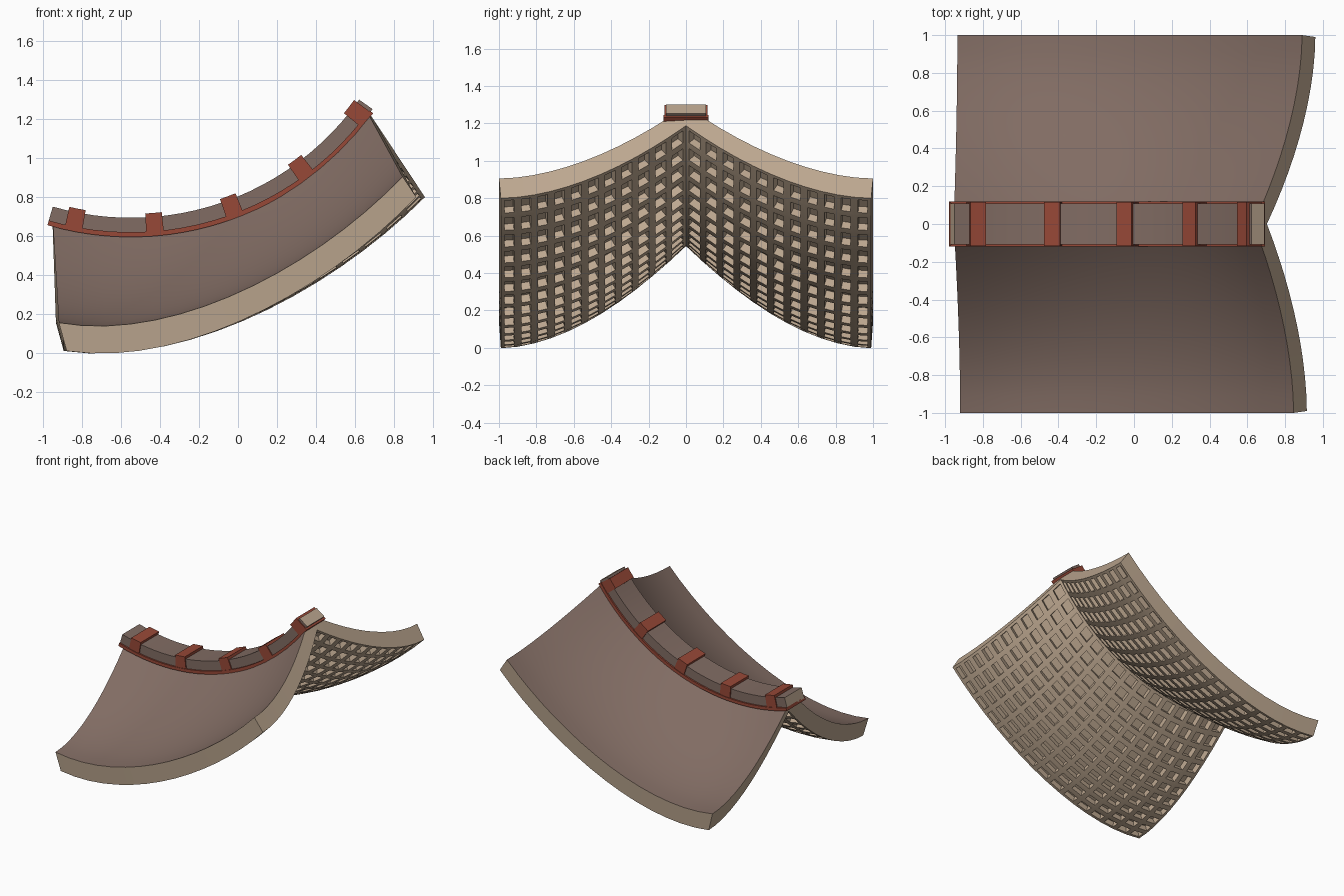
import bpy, bmesh
from math import sin, cos
from mathutils import Vector

if "Cube" in bpy.data.objects:
    bpy.data.objects.remove(bpy.data.objects["Cube"], do_unlink=True)


def material(name, rgb):
    m = bpy.data.materials.new(name)
    m.use_nodes = True
    m.diffuse_color = (*rgb, 1)
    m.node_tree.nodes["Principled BSDF"].inputs["Base Color"].default_value = (*rgb, 1)
    return m


brown = material("brown roofing", (0.22, 0.15, 0.125))
tan = material("tan timber", (0.51, 0.39, 0.28))
red = material("red trim", (0.31, 0.065, 0.038))

# Lengthwise rails: the ridge is an arc, the eave a gentle cubic curve
RADIUS, CX, CZ = 1.45, -0.55, 2.13
A0, A1 = -0.283, 0.955
EAVE = [Vector(p) for p in ((-0.92, 0.155), (-0.33, 0.05), (0.4, 0.44), (0.845, 0.905))]


def arc(angle, down=0.0):
    r = RADIUS + down
    return Vector((CX + r * sin(angle), CZ - r * cos(angle)))


def eave(t):
    u = 1 - t
    a, b, c, d = EAVE
    return a * u**3 + b * 3 * u * u * t + c * 3 * u * t * t + d * t**3


def roof_point(t, s, under):
    """t runs along the ridge, s from the front eave (-1) to the back eave (1)."""
    drop = 1 - (1 - abs(s)) ** 1.8
    p = arc(A0 + (A1 - A0) * t).lerp(eave(t), drop)
    if s > 0:
        p.x += drop * (0.045 * t - 0.015 * (1 - t))
    if under:
        p += Vector((0.04, -0.145)).lerp(Vector((0.07, -0.105)), t)
    return Vector((p.x, s * (0.99 if under else 1.0), p.y))


def finish(name, bm, mats):
    me = bpy.data.meshes.new(name)
    bm.to_mesh(me)
    bm.free()
    for m in mats:
        me.materials.append(m)
    ob = bpy.data.objects.new(name, me)
    bpy.context.collection.objects.link(ob)
    bpy.ops.object.select_all(action="DESELECT")
    ob.select_set(True)
    bpy.context.view_layer.objects.active = ob
    bpy.ops.object.shade_smooth_by_angle(angle=0.4)
    return ob


# Curved roof slab with a coffered underside
ROWS, COLS = 15, 22
bm = bmesh.new()
grids = [[[bm.verts.new(roof_point(i / ROWS, 2 * j / COLS - 1, under))
           for j in range(COLS + 1)] for i in range(ROWS + 1)]
         for under in (False, True)]
top, low = grids
coffers = []
for i in range(ROWS):
    for j in range(COLS):
        bm.faces.new((top[i][j], top[i + 1][j], top[i + 1][j + 1], top[i][j + 1]))
        f = bm.faces.new((low[i][j], low[i][j + 1], low[i + 1][j + 1], low[i + 1][j]))
        f.material_index = 1
        coffers.append(f)
# Eave and gable boards close the slab
for j in (0, COLS):
    for i in range(ROWS):
        f = bm.faces.new((top[i][j], top[i + 1][j], low[i + 1][j], low[i][j]))
        f.material_index = 1
for i in (0, ROWS):
    for j in range(COLS):
        f = bm.faces.new((top[i][j], top[i][j + 1], low[i][j + 1], low[i][j]))
        f.material_index = 1
bmesh.ops.recalc_face_normals(bm, faces=bm.faces)
bmesh.ops.inset_individual(bm, faces=coffers, thickness=0.02, use_even_offset=True)
bmesh.ops.inset_individual(bm, faces=coffers, thickness=0.001, depth=-0.045,
                           use_even_offset=True)
finish("roof", bm, (brown, tan))


# Bars that follow the ridge arc
def arc_bar(name, start, end, high, deep, half, steps, mats):
    bm = bmesh.new()
    rings = []
    for k in range(steps + 1):
        a = start + (end - start) * k / steps
        ring = []
        for y, d in ((-half, high), (half, high), (half, deep), (-half, deep)):
            p = arc(a, d)
            ring.append(bm.verts.new((p.x, y, p.y)))
        rings.append(ring)
    for r, q in zip(rings, rings[1:]):
        for k in range(4):
            n = (k + 1) % 4
            bm.faces.new((r[k], r[n], q[n], q[k]))
    for ring in (rings[0], rings[-1]):
        bm.faces.new(ring).material_index = len(mats) - 1
    bmesh.ops.recalc_face_normals(bm, faces=bm.faces)
    return finish(name, bm, mats)


arc_bar("ridge_beam", A0, A1, -0.014, 0.07, 0.108, 24, (brown, tan))
arc_bar("ridge_trim", A0, A1 - 0.01, 0.06, 0.085, 0.12, 24, (red,))
for k in range(5):
    mid = -0.195 + 0.277 * k
    arc_bar(f"ridge_clamp_{k + 1}", mid - 0.03, mid + 0.03, -0.034, 0.08, 0.116, 2, (red,))
